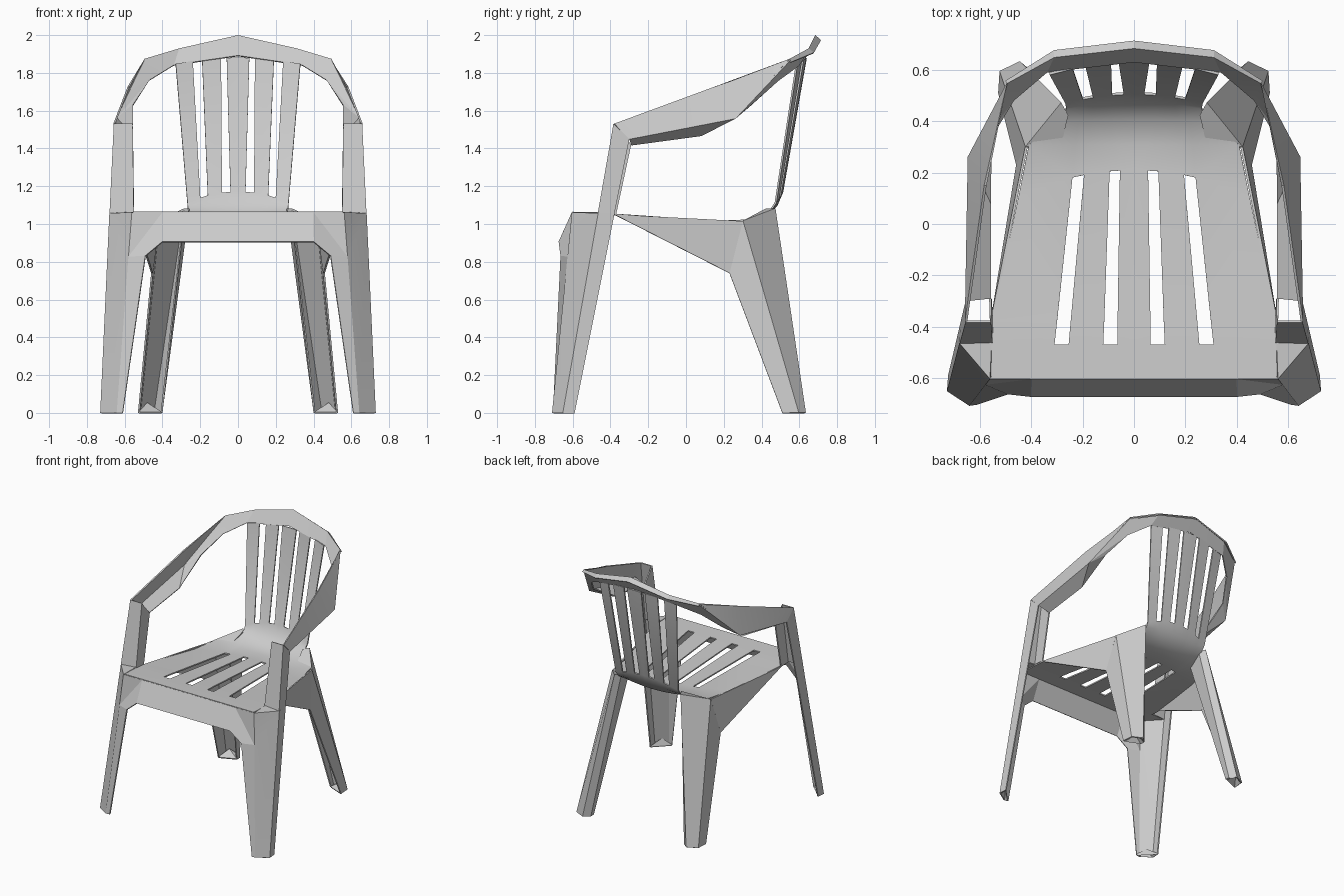
import bpy
import bmesh
from math import radians
from mathutils import Vector

cube = bpy.data.objects.get("Cube")
if cube:
    bpy.data.objects.remove(cube, do_unlink=True)

# Single plastic colour
plastic = bpy.data.materials.new("light_grey_plastic")
plastic.use_nodes = True
GREY = (0.6, 0.6, 0.6, 1)
plastic.diffuse_color = GREY
shader = plastic.node_tree.nodes["Principled BSDF"]
shader.inputs["Base Color"].default_value = GREY
shader.inputs["Roughness"].default_value = 0.6


def build(name, polygons, smooth_angle=10):
    """Weld polygons and their mirror images into one thin moulded shell."""
    bm = bmesh.new()
    for side in (1, -1):
        for polygon in polygons:
            bm.faces.new([bm.verts.new((x * side, y, z)) for x, y, z in polygon])
    bmesh.ops.remove_doubles(bm, verts=bm.verts, dist=0.001)
    bmesh.ops.recalc_face_normals(bm, faces=bm.faces)
    mesh = bpy.data.meshes.new(name)
    bm.to_mesh(mesh)
    bm.free()
    mesh.materials.append(plastic)
    obj = bpy.data.objects.new(name, mesh)
    bpy.context.collection.objects.link(obj)
    shell = obj.modifiers.new("shell", "SOLIDIFY")
    shell.thickness = 0.01
    shell.offset = 0
    bpy.ops.object.select_all(action="DESELECT")
    obj.select_set(True)
    bpy.context.view_layer.objects.active = obj
    bpy.ops.object.modifier_apply(modifier=shell.name)
    bpy.ops.object.shade_smooth_by_angle(angle=radians(smooth_angle))


def loft(rails):
    """Quads between neighbouring rails of equal length."""
    quads = []
    for first, second in zip(rails, rails[1:]):
        for i in range(len(first) - 1):
            quads.append((first[i], first[i + 1], second[i + 1], second[i]))
    return quads


def foot_pad(ring, peak):
    """Shallow pointed pad closing the bottom of a leg channel."""
    return [(a, b, peak) for a, b in zip(ring, ring[1:] + ring[:1])]


def between(start, end, amount):
    return tuple(Vector(start).lerp(Vector(end), amount))


# Seat and back: depth, height, plan curve, rise, then half-widths of slats and gaps
rows = [
    (-0.60, 1.06, 0, 0, (0.065, 0.12, 0.255, 0.31, 0.555)),
    (-0.47, 1.055, 0, 0, (0.065, 0.12, 0.255, 0.31, 0.555)),
    (-0.38, 1.05, 0, 0, (0.064, 0.116, 0.247, 0.3, 0.555)),
    (0.21, 1.01, 0.5, 0, (0.055, 0.095, 0.195, 0.24, 0.45)),
    (0.31, 1.01, 0, 0.05, (0.05, 0.09, 0.18, 0.23, 0.41)),
    (0.41, 1.03, 0.1, 0.3, (0.045, 0.085, 0.17, 0.215, 0.28)),
    (0.48, 1.10, 0.4, -0.3, (0.04, 0.085, 0.16, 0.20, 0.265)),
    (0.51, 1.17, 0.5, -0.8, (0.04, 0.085, 0.16, 0.20, 0.268)),
    (0.635, 1.88, 0.45, -0.3, (0.06, 0.09, 0.19, 0.24, 0.33)),
]
slotted_rows = (1, 2, 7)
gap_columns = (1, 3)
grid = [[(x, y - bend * x * x, z + rise * x * x) for x in (0,) + widths]
        for y, z, bend, rise, widths in rows]
seat = []
for r in range(len(grid) - 1):
    for c in range(len(grid[r]) - 1):
        if r in slotted_rows and c in gap_columns:
            continue
        seat.append((grid[r][c], grid[r][c + 1], grid[r + 1][c + 1], grid[r + 1][c]))
build("seat_and_back_slats", seat, smooth_angle=40)

# Front apron with arched lower corners
corner = (0.56, -0.60, 1.06)
wing_top = (0.49, -0.66, 0.83)
apron_top, apron_low = (0.40, -0.60, 1.06), (0.40, -0.67, 0.905)
crease_foot = (0.64, -0.705, 0)
crease = between(corner, crease_foot, 0.22)
apron = [
    (apron_top, corner, crease),
    (apron_top, crease, wing_top, apron_low),
    ((0, -0.60, 1.06), apron_top, apron_low, (0, -0.67, 0.905)),
]

# Front legs: channel running up to the armrest
outer_foot, outer_top = (0.725, -0.65, 0), (0.655, -0.38, 1.53)
rear_foot, rear_top = (0.72, -0.59, 0), (0.652, -0.30, 1.45)
wing_foot = (0.61, -0.70, 0)
inner_mid = (0.555, -0.46, 1.06)
outer_mid = between(outer_foot, outer_top, 0.69)
rear_mid = between(rear_foot, rear_top, 0.73)
lower_legs = loft([[wing_foot, wing_top], [crease_foot, crease]]) + [
    (crease_foot, crease, outer_mid, outer_foot),
    (crease, corner, outer_mid),
    (outer_foot, outer_mid, rear_mid, rear_foot),
    (corner, outer_mid, inner_mid),
]
build("front_apron_and_lower_legs", apron + lower_legs)
lip_front, lip_back = (0.56, -0.38, 1.53), (0.56, -0.29, 1.42)
build("front_legs_upper", loft([
    [(0.555, -0.37, 1.05), lip_back],
    [inner_mid, lip_front],
    [outer_mid, outer_top],
    [rear_mid, rear_top],
]))

# Arms and top rail: one broad band twisting from the arm side to the rail front
arm_crest, rail_crest = (0.58, 0.15, 1.725), (0.495, 0.55, 1.87)
arm_low, rail_low = (0.645, 0.26, 1.56), (0.47, 0.485, 1.76)
rail_front = [rail_crest, (0.31, 0.65, 1.925), (0, 0.685, 1.995)]
rail_bottom = [rail_low, (0.34, 0.595, 1.84), (0, 0.635, 1.89)]
rail_back = [(0.50, 0.555, 1.855), (0.31, 0.675, 1.905), (0, 0.712, 1.97)]
band = loft([rail_back, rail_front, rail_bottom]) + [
    (outer_top, arm_crest, arm_low, rear_top),
    (arm_crest, rail_crest, arm_low),
    (rail_crest, rail_low, arm_low),
]
# Inward lip along the underside of each arm
lip_bend, lip_rise = (0.56, 0.08, 1.47), (0.555, 0.34, 1.63)
lip = [
    (rear_top, arm_low, lip_bend, lip_back),
    (arm_low, lip_rise, lip_bend),
    (arm_low, rail_low, lip_rise),
]
build("arms_and_top_rail", band + lip)

# Back legs: open channel of side, chamfer, back and inner faces
feet = [(0.525, 0.51, 0), (0.52, 0.595, 0), (0.445, 0.63, 0),
        (0.405, 0.595, 0), (0.405, 0.56, 0)]
bend = (0.455, 0.23, 0.74)
seat_corner = (0.42, 0.30, 1.015)
tops = [bend, seat_corner, (0.285, 0.47, 1.08), (0.26, 0.425, 1.08), (0.29, 0.30, 1.005)]
build("back_legs", loft([[foot, top] for foot, top in zip(feet, tops)]) + [tops[1:]])

# Side aprons tapering forward from the back legs
build("side_aprons", [(bend, seat_corner, (0.555, -0.38, 1.05))])

# Feet
front_ring = [wing_foot, crease_foot, outer_foot, rear_foot]
build("front_feet", foot_pad(front_ring, (0.67, -0.66, 0.05)))
build("back_feet", foot_pad(feet, (0.48, 0.58, 0.05)))
